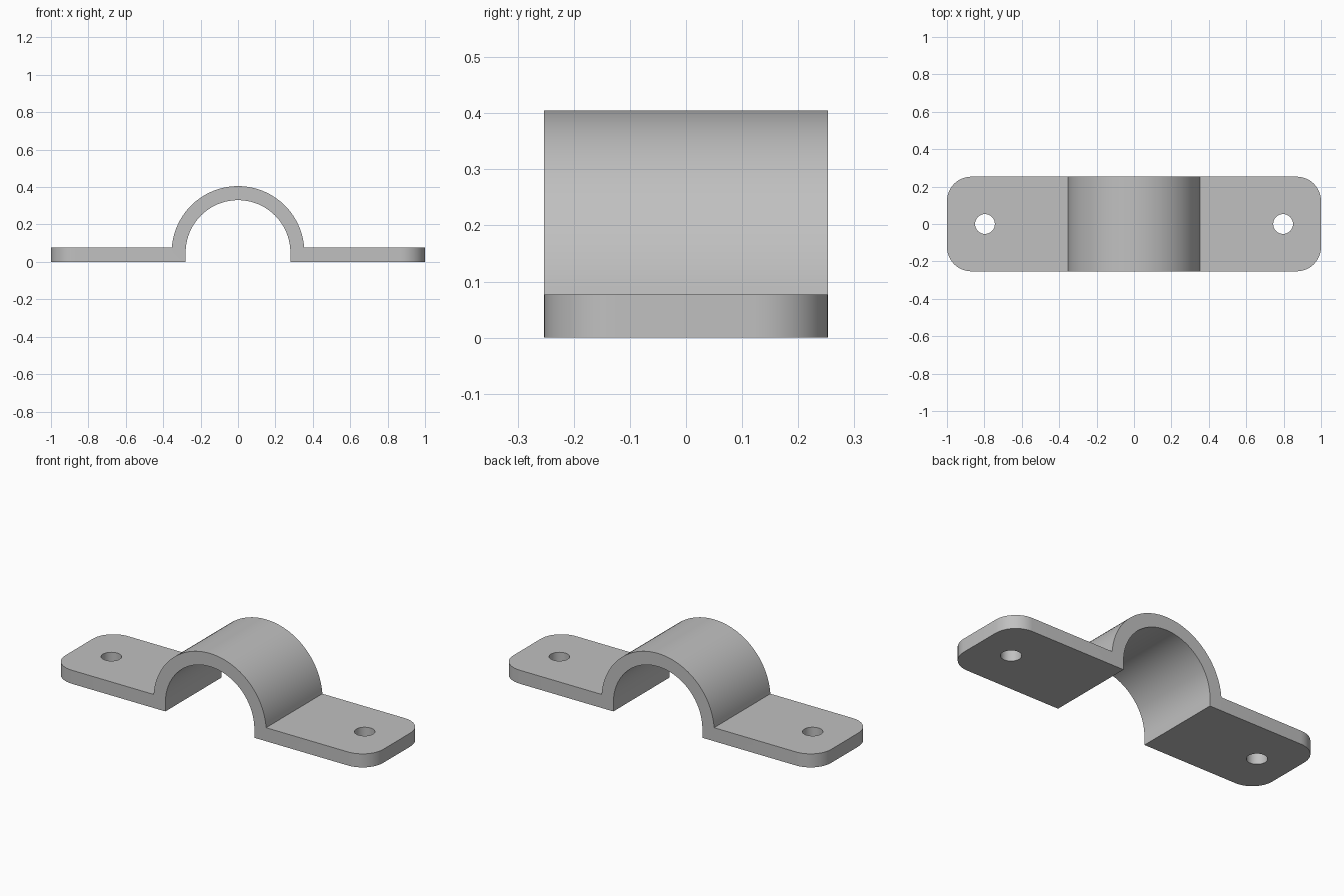
import bpy, bmesh, math

cube = bpy.data.objects.get("Cube")
if cube:
    bpy.data.objects.remove(cube, do_unlink=True)

HALF_DEPTH = 0.253
THICK = 0.077
INNER, OUTER, AXIS_Z = 0.28, 0.355, 0.05
CORNER, HOLE_X, HOLE_R = 0.13, 0.797, 0.053

# Plain grey metal
metal = bpy.data.materials.new("grey_metal")
metal.use_nodes = True
grey = (0.53, 0.53, 0.53, 1)
metal.diffuse_color = grey
metal.node_tree.nodes["Principled BSDF"].inputs["Base Color"].default_value = grey


def arc(radius, start, steps=48):
    """Points over the arch from the left side to the right side."""
    angles = [start + (math.pi - 2 * start) * i / steps for i in range(steps + 1)]
    return [(radius * math.cos(a), AXIS_Z + radius * math.sin(a)) for a in angles]


# Strap profile: feet and arch, swept along y
outer = arc(OUTER, math.asin((THICK - AXIS_Z) / OUTER))
inner = arc(INNER, 0)
profile = ([(1, 0), (1, THICK)] + outer + [(-1, THICK), (-1, 0), (-INNER, 0)]
           + inner[::-1] + [(INNER, 0)])
bm = bmesh.new()
face = bm.faces.new([bm.verts.new((x, -HALF_DEPTH, z)) for x, z in profile])
swept = bmesh.ops.extrude_face_region(bm, geom=[face])["geom"]
bmesh.ops.translate(bm, vec=(0, 2 * HALF_DEPTH, 0),
                    verts=[v for v in swept if isinstance(v, bmesh.types.BMVert)])

# Rounded foot corners
corners = [e for e in bm.edges
           if all(abs(v.co.x) > 0.99 for v in e.verts)
           and abs(e.verts[0].co.z - e.verts[1].co.z) > 0.01]
bmesh.ops.bevel(bm, geom=corners, offset=CORNER, offset_type='OFFSET',
                segments=12, profile=0.5, affect='EDGES')
bmesh.ops.recalc_face_normals(bm, faces=bm.faces)
mesh = bpy.data.meshes.new("pipe_strap")
bm.to_mesh(mesh)
bm.free()
mesh.materials.append(metal)
strap = bpy.data.objects.new("pipe_strap", mesh)
bpy.context.collection.objects.link(strap)

# Screw holes
for side in (-1, 1):
    bpy.ops.mesh.primitive_cylinder_add(vertices=40, radius=HOLE_R, depth=0.4,
                                        location=(side * HOLE_X, 0, 0))
    cutter = bpy.context.object
    cutter.name = "screw_hole_cutter"
    cutter.hide_render = True
    cutter.data.materials.append(metal)
    bpy.ops.object.select_all(action='DESELECT')
    strap.select_set(True)
    bpy.context.view_layer.objects.active = strap
    cut = strap.modifiers.new("screw_hole", 'BOOLEAN')
    cut.operation, cut.solver, cut.object = 'DIFFERENCE', 'EXACT', cutter
    bpy.ops.object.modifier_apply(modifier=cut.name)
    bpy.data.objects.remove(cutter, do_unlink=True)

bpy.ops.object.shade_smooth_by_angle(angle=math.radians(30))
